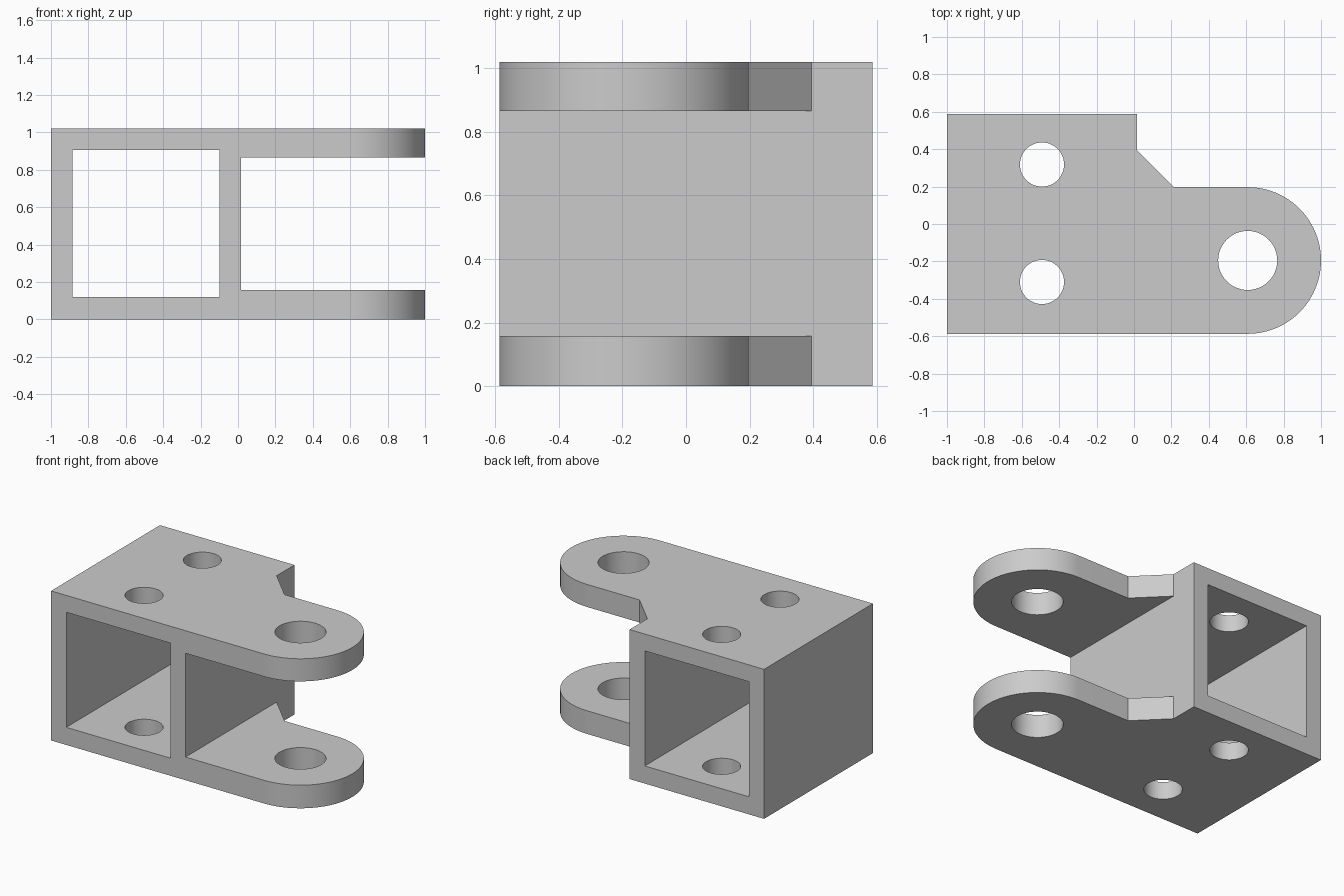
import bpy, bmesh, math
from mathutils import Vector

cube = bpy.data.objects.get("Cube")
if cube:
    bpy.data.objects.remove(cube, do_unlink=True)

HEIGHT, HALF_DEPTH = 1.02, 0.587
PIN = (0.608, -0.195)      # centre of the rounded fork ends
EAR_RADIUS = 0.392

grey = bpy.data.materials.new("plain grey")
grey.use_nodes = True
colour = (0.6, 0.6, 0.6, 1)
grey.diffuse_color = colour
grey.node_tree.nodes["Principled BSDF"].inputs["Base Color"].default_value = colour


def prism(name, outline, z0, z1):
    """Extrude a flat outline from z0 up to z1."""
    bm = bmesh.new()
    base = bm.faces.new([bm.verts.new((x, y, z0)) for x, y in outline])
    top = bmesh.ops.extrude_face_region(bm, geom=[base])["geom"]
    bmesh.ops.translate(bm, vec=Vector((0, 0, z1 - z0)),
                        verts=[v for v in top if isinstance(v, bmesh.types.BMVert)])
    bmesh.ops.recalc_face_normals(bm, faces=bm.faces)
    mesh = bpy.data.meshes.new(name)
    bm.to_mesh(mesh)
    bm.free()
    mesh.materials.append(grey)
    obj = bpy.data.objects.new(name, mesh)
    bpy.context.collection.objects.link(obj)
    return obj


def arc(centre, radius, start, end, steps):
    angles = [math.radians(start + (end - start) * i / steps) for i in range(steps + 1)]
    return [(centre[0] + radius * math.cos(a), centre[1] + radius * math.sin(a)) for a in angles]


def rectangle(x0, x1, y0, y1):
    return [(x0, y0), (x1, y0), (x1, y1), (x0, y1)]


def cut(target, cutter):
    cutter.hide_render = True
    mod = target.modifiers.new("cut", "BOOLEAN")
    mod.operation, mod.solver, mod.object = "DIFFERENCE", "EXACT", cutter
    bpy.context.view_layer.objects.active = target
    bpy.ops.object.modifier_apply(modifier=mod.name)
    bpy.data.objects.remove(cutter, do_unlink=True)


# Solid bracket: square body, chamfered shoulder and rounded fork end
outline = [(-1, -HALF_DEPTH)] + arc(PIN, EAR_RADIUS, -90, 90, 48)
outline += [(0.213, PIN[1] + EAR_RADIUS), (0.015, 0.395), (0.015, HALF_DEPTH), (-1, HALF_DEPTH)]
bracket = prism("clevis_bracket", outline, 0, HEIGHT)

# Square tube opening and the slot between the fork ears
cut(bracket, prism("tube_cutter", rectangle(-0.885, -0.1, -1, 1), 0.12, 0.905))
cut(bracket, prism("slot_cutter", rectangle(0.015, 1.5, -1, 1), 0.158, 0.866))

# Two bolt holes and the larger pin hole, through top and bottom
for x, y, radius in [(-0.492, 0.318, 0.118), (-0.492, -0.31, 0.118), (*PIN, 0.158)]:
    hole = arc((x, y), radius, 0, 360, 48)[:-1]
    cut(bracket, prism("hole_cutter", hole, -0.2, HEIGHT + 0.2))

# Smooth rounded walls, crisp edges
bpy.ops.object.select_all(action="DESELECT")
bracket.select_set(True)
bpy.context.view_layer.objects.active = bracket
bpy.ops.object.shade_smooth_by_angle(angle=math.radians(30))
